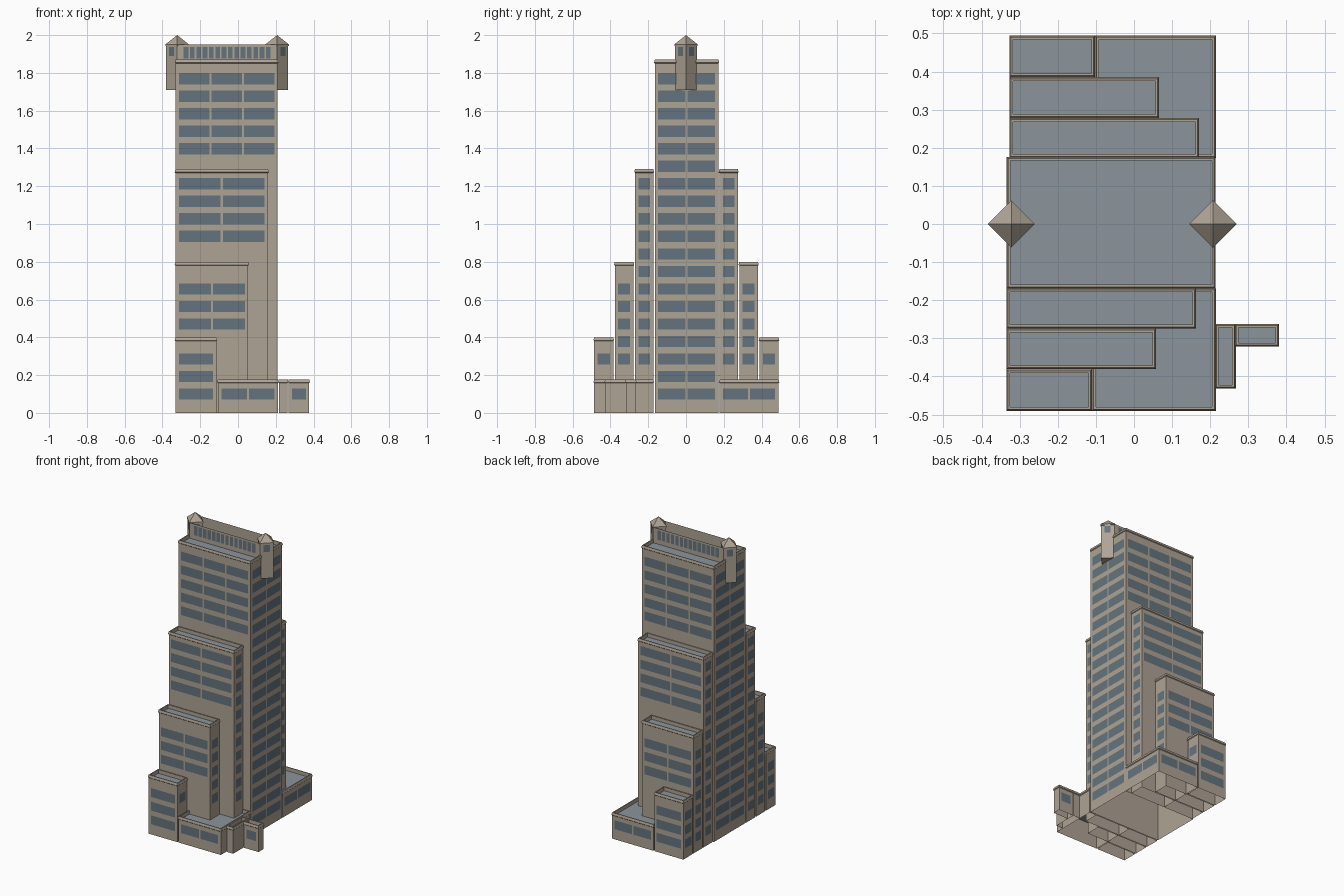
import bpy, bmesh, math
from mathutils import Vector

cube = bpy.data.objects.get("Cube")
if cube:
    bpy.data.objects.remove(cube, do_unlink=True)


def material(name, rgb):
    m = bpy.data.materials.new(name)
    m.use_nodes = True
    m.diffuse_color = (*rgb, 1)
    m.node_tree.nodes["Principled BSDF"].inputs["Base Color"].default_value = (*rgb, 1)
    return m


STONE = material("beige stone", (0.43, 0.37, 0.30))
ROOF = material("grey blue roof", (0.26, 0.30, 0.335))
GLASS = material("dark blue glass", (0.13, 0.175, 0.21))

FLOOR, SILL, PANE = 0.0927, 0.07, 0.06   # storey pitch, first sill, pane height
LIP = 0.004                              # cornice overhang
TOP = 1.87


def finish(bm, name, mats):
    mesh = bpy.data.meshes.new(name)
    bm.to_mesh(mesh)
    bm.free()
    for m in mats:
        mesh.materials.append(m)
    ob = bpy.data.objects.new(name, mesh)
    bpy.context.collection.objects.link(ob)
    return ob


def pane(bm, start, along, u0, u1, z0, z1):
    """Upright window plate just outside a wall; the outside is right of 'along'."""
    out = Vector((along.y, -along.x, 0)) * 0.0015
    corners = [(u0, z0), (u1, z0), (u1, z1), (u0, z1)]
    bm.faces.new([bm.verts.new(start + along * u + out + Vector((0, 0, z)))
                  for u, z in corners])


def block(name, x0, x1, y0, y1, h, windows):
    """Open-bottomed block with a sloped cornice, parapet and sunken roof.
    windows: (side, columns, first storey, last storey)"""
    bm = bmesh.new()
    profile = [(LIP, 0), (LIP, h - 0.02), (0, h - 0.016), (LIP, h),
               (0.01, h), (0.01, h - 0.025)]
    rings = []
    for i, z in profile:
        rings.append([bm.verts.new(p) for p in (
            (x0 + i, y0 + i, z), (x1 - i, y0 + i, z),
            (x1 - i, y1 - i, z), (x0 + i, y1 - i, z))])
    for a, b in zip(rings, rings[1:]):
        for k in range(4):
            n = (k + 1) % 4
            bm.faces.new((a[k], a[n], b[n], b[k]))
    bm.faces.new(rings[-1]).material_index = 1
    finish(bm, name, [STONE, ROOF])

    # window rows
    a, b, c, d = x0 + LIP, x1 - LIP, y0 + LIP, y1 - LIP
    walls = {"front": ((a, c), (b, c)), "left": ((b, c), (b, d)),
             "back": ((b, d), (a, d)), "right": ((a, d), (a, c))}
    bm = bmesh.new()
    for side, cols, first, last in windows:
        p, q = (Vector((*v, 0)) for v in walls[side])
        length = (q - p).length
        along = (q - p).normalized()
        margin, gap = 0.018, 0.011
        w = (length - 2 * margin - gap * (cols - 1)) / cols
        for k in range(first, last + 1):
            z = SILL + FLOOR * k
            for j in range(cols):
                u = margin + j * (w + gap)
                pane(bm, p, along, u, u + w, z, z + PANE)
    finish(bm, name + "_windows", [GLASS])


# Main tower
block("tower", -0.334, 0.214, -0.169, 0.176, TOP,
      [("front", 3, 14, 18), ("back", 3, 14, 18), ("left", 2, 0, 18), ("right", 2, 0, 18)])

# Stepped tiers, repeated on the front and back
TIERS = [  # name, right end x, inner y, outer y, height, columns, first/last storey
    ("upper_tier", 0.163, 0.169, 0.274, 1.29, 2, 9, 12),
    ("middle_tier", 0.058, 0.274, 0.381, 0.80, 2, 4, 6),
    ("lower_tier", -0.11, 0.381, 0.49, 0.40, 1, 0, 2),
]
for side, sign, dx in (("front", -1, 0), ("back", 1, 0.008)):
    for name, x1, yi, yo, h, cols, lo, hi in TIERS:
        y0, y1 = sorted((sign * yi, sign * yo))
        block(f"{side}_{name}", -0.335 + dx, x1 + dx, y0 + dx / 2, y1 + dx / 2, h,
              [(side, cols, lo, hi), ("left", 1, 2, hi), ("right", 1, 0, hi)])
    y0, y1 = sorted((sign * 0.169, sign * 0.49))
    rows = [(side, 2, 0, 0)] + ([("left", 2, 0, 0)] if sign > 0 else [])
    block(f"{side}_podium", -0.11 + dx, 0.215, y0 + dx / 2, y1 + dx / 2, 0.178, rows)

# Small entrance wings
block("inner_wing", 0.212, 0.267, -0.432, -0.262, 0.178, [])
block("outer_wing", 0.264, 0.381, -0.322, -0.262, 0.178,
      [("front", 1, 0, 0), ("back", 1, 0, 0)])

# Rooftop screens with narrow windows, between the two turrets
SCREEN_Y, LEFT_X, RIGHT_X = 0.058, 0.207, -0.322
for side, sign in (("front", -1), ("back", 1)):
    bm = bmesh.new()
    ends = [Vector((RIGHT_X, sign * SCREEN_Y, 0)), Vector((LEFT_X, sign * SCREEN_Y, 0))]
    if sign > 0:
        ends.reverse()
    p, q = ends
    bm.faces.new([bm.verts.new(v + Vector((0, 0, z))) for v, z in
                  ((p, TOP - 0.025), (q, TOP - 0.025), (q, 1.95), (p, 1.95))])
    finish(bm, f"{side}_roof_screen", [STONE])
    bm = bmesh.new()
    along = (q - p).normalized()
    count, margin = 14, 0.03
    pitch = ((q - p).length - 2 * margin) / count
    for j in range(count):
        u = margin + pitch * (j + 0.13)
        pane(bm, p, along, u, u + pitch * 0.74, 1.875, 1.938)
    finish(bm, f"{side}_roof_screen_windows", [GLASS])


def diamond(name, x, r0, r1, z0, z1):
    bpy.ops.mesh.primitive_cone_add(vertices=4, radius1=r0, radius2=r1, depth=z1 - z0,
                                    location=(x, 0, (z0 + z1) / 2))
    ob = bpy.context.object
    ob.name = name
    ob.data.materials.append(STONE)


# Corner-set turrets
for side, x in (("left", LEFT_X), ("right", RIGHT_X)):
    r = 0.058
    diamond(f"{side}_turret", x, r, r, 1.71, 1.945)
    diamond(f"{side}_turret_eave", x, 0.062, 0.062, 1.943, 1.951)
    diamond(f"{side}_turret_spire", x, 0.062, 0, 1.951, 2.0)
    bm = bmesh.new()
    corners = [Vector((x + r * math.cos(t), r * math.sin(t), 0))
               for t in (k * math.pi / 2 for k in range(4))]
    for k in range(4):
        p, q = corners[k], corners[(k + 1) % 4]
        length = (q - p).length
        pane(bm, p, (q - p).normalized(), length * 0.27, length * 0.73, 1.89, 1.936)
    finish(bm, f"{side}_turret_windows", [GLASS])
